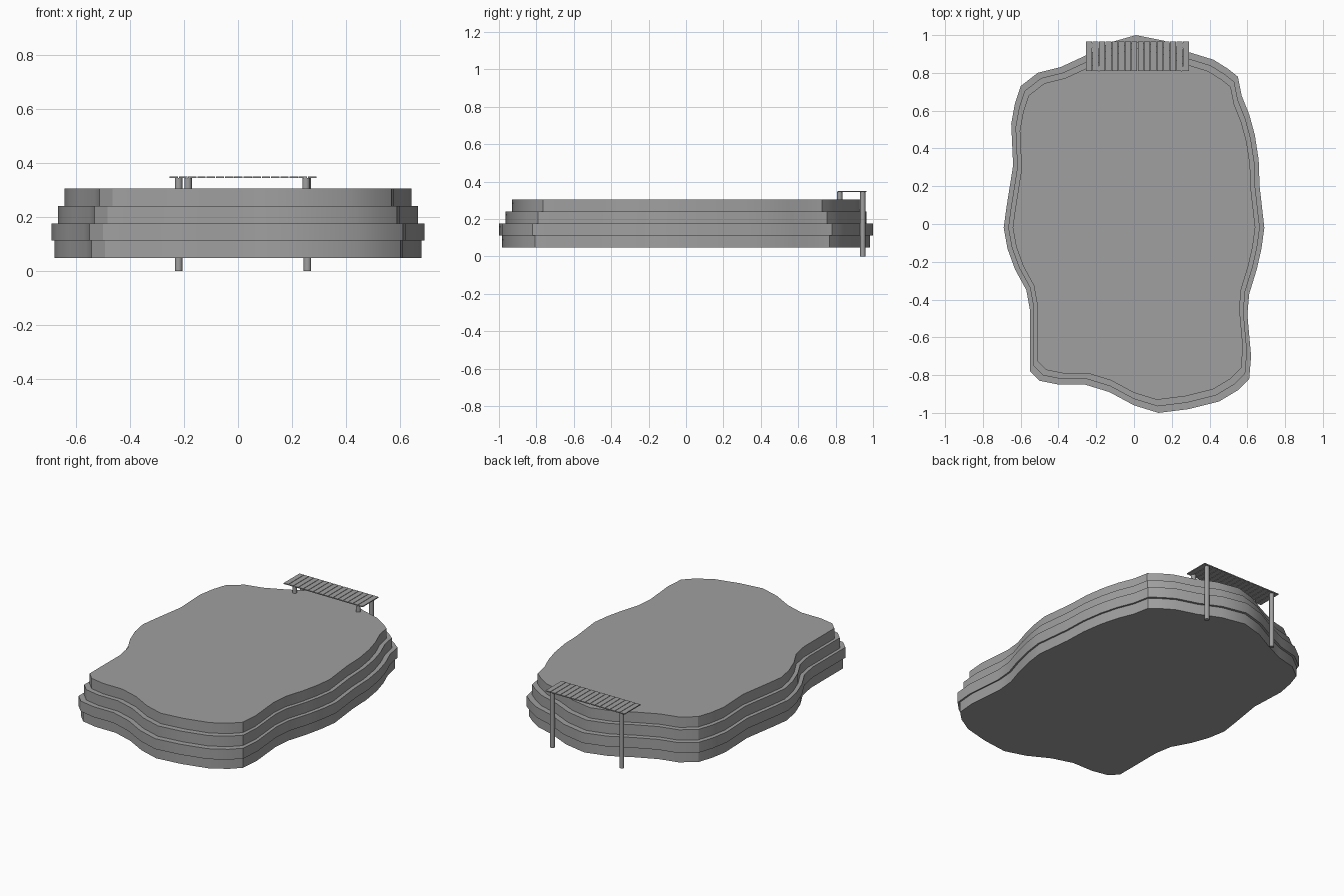
import bpy
import bmesh
import math

default_cube = bpy.data.objects.get("Cube")
if default_cube:
    bpy.data.objects.remove(default_cube, do_unlink=True)

# One plain grey for every part
grey = bpy.data.materials.new("plain grey")
grey.use_nodes = True
grey.diffuse_color = (0.35, 0.35, 0.35, 1)
grey.node_tree.nodes["Principled BSDF"].inputs["Base Color"].default_value = grey.diffuse_color


def add_object(name, bm):
    """Turn a bmesh into a named grey object in the scene."""
    bmesh.ops.recalc_face_normals(bm, faces=bm.faces)
    mesh = bpy.data.meshes.new(name)
    bm.to_mesh(mesh)
    bm.free()
    mesh.materials.append(grey)
    obj = bpy.data.objects.new(name, mesh)
    bpy.context.scene.collection.objects.link(obj)
    return obj


def smooth(obj):
    bpy.ops.object.select_all(action="DESELECT")
    obj.select_set(True)
    bpy.context.view_layer.objects.active = obj
    bpy.ops.object.shade_smooth_by_angle(angle=math.radians(30))


def add_slab(name, outline, scale, bottom, top):
    """Extrude a scaled outline upward into a closed slab."""
    bm = bmesh.new()
    rim = [bm.verts.new((x * scale, y * scale, bottom)) for x, y in outline]
    base = bm.faces.new(rim)
    result = bmesh.ops.extrude_face_region(bm, geom=[base], use_keep_orig=True)
    raised = [g for g in result["geom"] if isinstance(g, bmesh.types.BMVert)]
    bmesh.ops.translate(bm, verts=raised, vec=(0, 0, top - bottom))
    return add_object(name, bm)


def add_post(name, x, y, bottom, top):
    bm = bmesh.new()
    bmesh.ops.create_cone(bm, cap_ends=True, segments=16, radius1=post_radius,
                          radius2=post_radius, depth=top - bottom)
    bmesh.ops.translate(bm, verts=bm.verts, vec=(x, y, (bottom + top) / 2))
    smooth(add_object(name, bm))


# Wavy island shoreline in hundredths, clockwise from the back
shore = [
    (1, 100), (16, 97), (29, 91), (42, 87), (50, 82), (55, 78),
    (57, 68), (61, 58), (64, 47), (66, 34), (66.5, 20), (69, -2),
    (67.5, -13), (65, -24), (61, -37), (60, -48), (62, -70), (61, -82),
    (55, -88), (45, -94), (29, -98), (13, -100), (0, -96), (-13, -89),
    (-26, -85), (-40, -85), (-50, -83), (-55, -78), (-55, -46), (-57, -35),
    (-63, -24), (-67, -13), (-69, -2), (-67.5, 9), (-64, 31), (-65, 53),
    (-63, 64), (-60, 73), (-51, 80), (-39, 83), (-26, 89), (-13, 96),
]
outline = [(x / 100, y / 100) for x, y in shore]

# Four stacked terraces, each a scaled copy of the shoreline
first_level = 0.047
step = 0.0645
terraces = {
    "foundation_layer": 0.985,
    "widest_layer": 1.0,
    "upper_layer": 0.965,
    "ground_layer": 0.931,
}
for index, (name, scale) in enumerate(terraces.items()):
    bottom = first_level + index * step
    smooth(add_slab(name, outline, scale, bottom, bottom + step))

# Dock deck made of thin planks with narrow gaps
dock_left, dock_right = -0.253, 0.29
dock_front, dock_back = 0.81, 0.965
deck_bottom, deck_top = 0.344, 0.35
plank_count = 16
gap = 0.003
pitch = (dock_right - dock_left + gap) / plank_count
for index in range(plank_count):
    start = dock_left + index * pitch
    end = start + pitch - gap
    plank = [(start, dock_front), (end, dock_front), (end, dock_back), (start, dock_back)]
    add_slab(f"dock_plank_{index + 1}", plank, 1, deck_bottom, deck_top)

# Tall posts stand outside the island, short posts rest on its top
post_radius = 0.014
island_top = first_level + step * len(terraces)
for side, tall_x, short_x in (("right", -0.22, -0.185), ("left", 0.257, 0.252)):
    add_post(f"tall_dock_post_{side}", tall_x, 0.945, 0, deck_bottom)
    add_post(f"short_dock_post_{side}", short_x, 0.822, island_top - step, deck_bottom)
